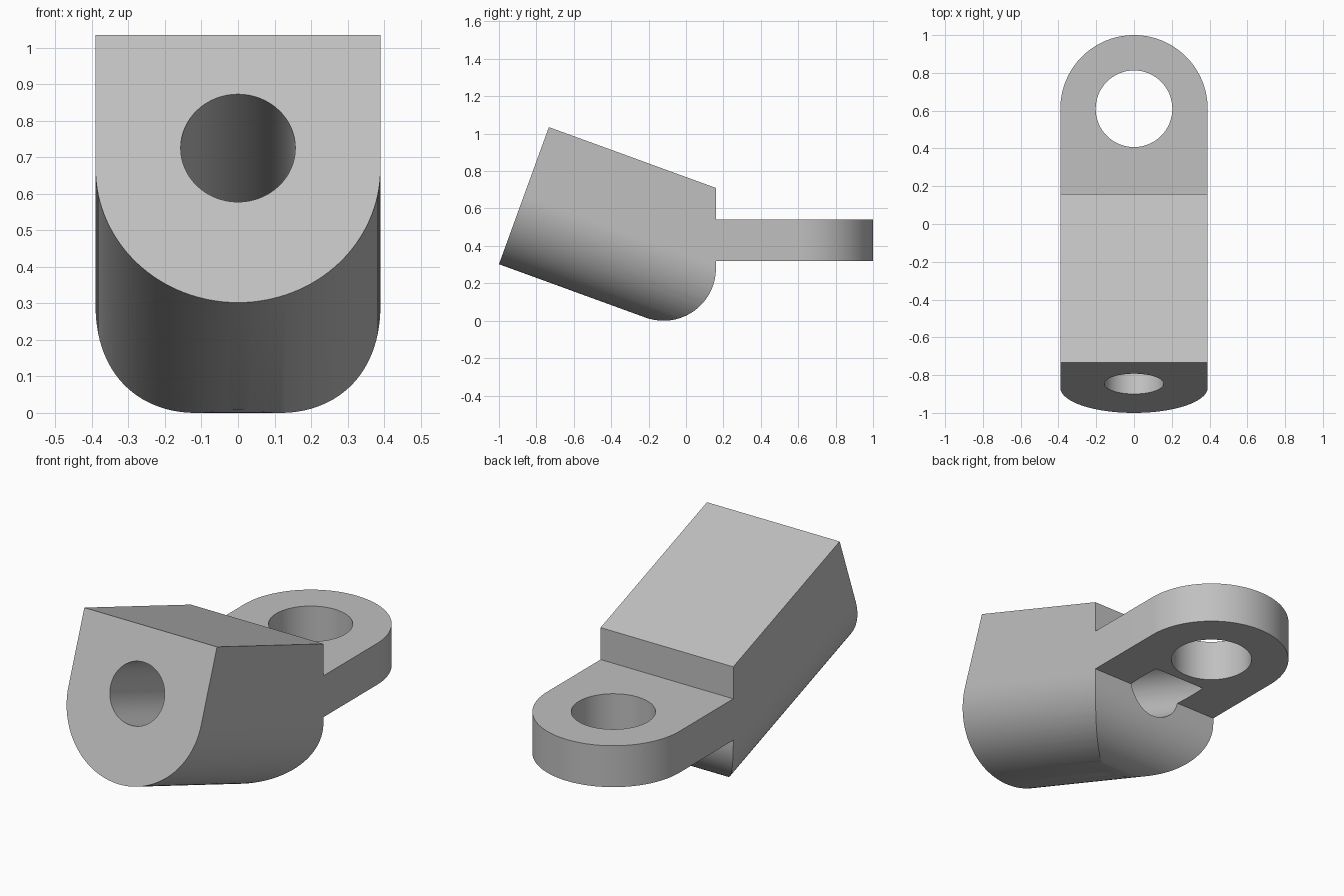
import bpy, bmesh
from math import sin, cos, radians, pi
from mathutils import Matrix

cube = bpy.data.objects.get("Cube")
if cube:
    bpy.data.objects.remove(cube, do_unlink=True)

TILT = radians(20)
HALF = 0.39      # half width of the whole part
BACK = 0.16      # rear plane of the tilted block

grey = bpy.data.materials.new("plain grey")
grey.use_nodes = True
grey.diffuse_color = (0.53, 0.53, 0.53, 1)
grey.node_tree.nodes["Principled BSDF"].inputs["Base Color"].default_value = grey.diffuse_color


def arc(cx, cy, r, start, end, steps=64):
    """Points on an arc, angles in degrees."""
    angles = [radians(start + (end - start) * i / steps) for i in range(steps + 1)]
    return [(cx + r * cos(a), cy + r * sin(a)) for a in angles]


def frame(x_axis, y_axis, z_axis, origin):
    m = Matrix((x_axis, y_axis, z_axis)).transposed().to_4x4()
    m.translation = origin
    return m


def prism(name, outline, matrix, z0, z1):
    """Extrude a closed 2D outline between two depths of a local frame."""
    bm = bmesh.new()
    face = bm.faces.new([bm.verts.new((x, y, z0)) for x, y in outline])
    grown = bmesh.ops.extrude_face_region(bm, geom=[face])["geom"]
    bmesh.ops.translate(bm, vec=(0, 0, z1 - z0),
                        verts=[v for v in grown if isinstance(v, bmesh.types.BMVert)])
    bm.transform(matrix)
    bmesh.ops.recalc_face_normals(bm, faces=bm.faces)
    mesh = bpy.data.meshes.new(name)
    bm.to_mesh(mesh)
    bm.free()
    mesh.materials.append(grey)
    obj = bpy.data.objects.new(name, mesh)
    bpy.context.collection.objects.link(obj)
    return obj


def combine(target, tool, operation):
    """Apply a boolean and discard the tool."""
    mod = target.modifiers.new(operation.lower(), "BOOLEAN")
    mod.operation, mod.solver, mod.object = operation, "EXACT", tool
    bpy.context.view_layer.objects.active = target
    bpy.ops.object.modifier_apply(modifier=mod.name)
    bpy.data.objects.remove(tool, do_unlink=True)


tilted = frame((1, 0, 0), (0, sin(TILT), cos(TILT)), (0, -cos(TILT), sin(TILT)), (0, -1, 0.302))
sideways = frame((0, 1, 0), (0, 0, 1), (1, 0, 0), (0, 0, 0))
upright = Matrix.Identity(4)

# Tilted block with a round underside
u_shape = arc(0, HALF, HALF, 180, 360) + [(HALF, 2 * HALF), (-HALF, 2 * HALF)]
bracket = prism("angled_bracket", u_shape, tilted, 0, -1.6)

# Trim the block to a vertical back with a rounded lower corner
corner = 0.28
trim = [(-1.3, 0), (-1.3, 1.3), (BACK, 1.3)] + arc(BACK - corner, corner, corner, 0, -105, 48)
combine(bracket, prism("back_trim", trim, sideways, -0.6, 0.6), "INTERSECT")

# Flat rounded mounting tab
tab = arc(0, 0.61, HALF, 0, 180) + [(-HALF, 0.11), (HALF, 0.11)]
combine(bracket, prism("mounting_tab", tab, upright, 0.32, 0.54), "UNION")

# Tab hole, and the tilted bore that ends inside the underside of the tab
tab_hole = arc(0, 0.61, 0.203, 0, 360)[:-1]
combine(bracket, prism("tab_hole", tab_hole, upright, 0.1, 0.8), "DIFFERENCE")
bore = arc(0, 0.45, 0.157, 0, 360)[:-1]
combine(bracket, prism("bore", bore, tilted, 0.1, -1.27), "DIFFERENCE")

bpy.ops.object.select_all(action="DESELECT")
bracket.select_set(True)
bpy.context.view_layer.objects.active = bracket
bpy.ops.object.shade_smooth_by_angle(angle=radians(25))
